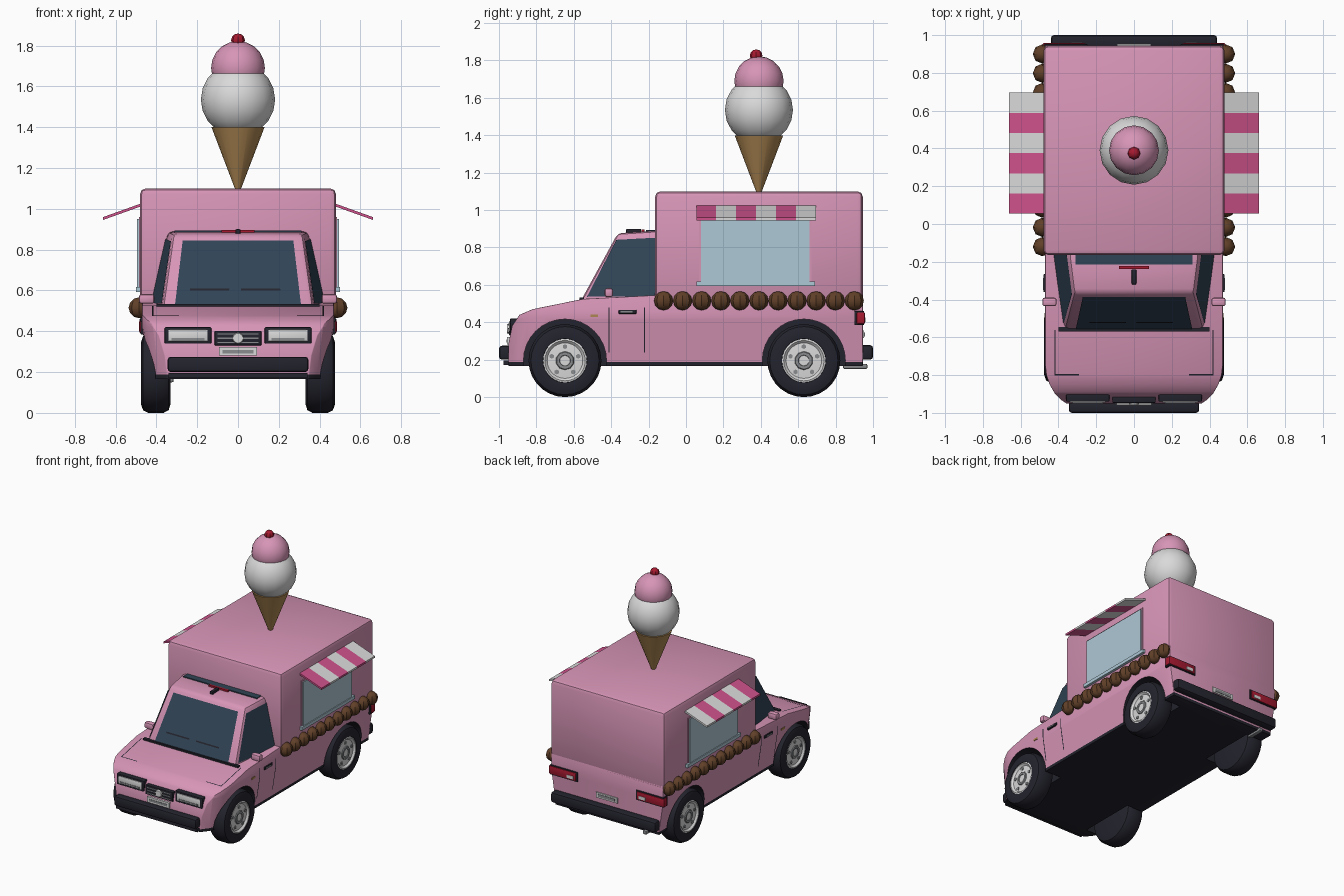
import bpy, bmesh, math
from mathutils import Vector, Matrix

if "Cube" in bpy.data.objects:
    bpy.data.objects.remove(bpy.data.objects["Cube"])


def material(name, r, g, b):
    m = bpy.data.materials.new(name)
    m.diffuse_color = (r, g, b, 1)
    m.use_nodes = True
    m.node_tree.nodes["Principled BSDF"].inputs["Base Color"].default_value = m.diffuse_color
    return m


PINK = material("pink paint", .68, .30, .47)
HOT = material("hot pink", .62, .085, .26)
WHITE = material("off white", .70, .70, .70)
GREY = material("mid grey", .25, .26, .27)
GLASS = material("dark glass", .03, .057, .09)
PALE = material("pale blue", .42, .58, .66)
BLACK = material("black rubber", .017, .017, .027)
BROWN = material("chocolate", .12, .052, .022)
TAN = material("wafer tan", .42, .24, .085)
RED = material("red", .38, .01, .03)


def finish(name, bm, mats):
    me = bpy.data.meshes.new(name)
    bmesh.ops.recalc_face_normals(bm, faces=bm.faces[:])
    bm.to_mesh(me)
    bm.free()
    for m in mats:
        me.materials.append(m)
    ob = bpy.data.objects.new(name, me)
    bpy.context.collection.objects.link(ob)
    return ob


def apply_all(ob):
    bpy.context.view_layer.objects.active = ob
    for m in ob.modifiers[:]:
        bpy.ops.object.modifier_apply(modifier=m.name)


def bevel(ob, width, segments=2, angle=50):
    m = ob.modifiers.new("round", 'BEVEL')
    m.width, m.segments, m.angle_limit = width, segments, math.radians(angle)
    m.limit_method = 'ANGLE'
    apply_all(ob)


def hexa(name, low, high, mat, round_=0):
    """Block from four low and four high corners."""
    bm = bmesh.new()
    a, b = [bm.verts.new(p) for p in low], [bm.verts.new(p) for p in high]
    bm.faces.new(a)
    bm.faces.new(b)
    for i in range(4):
        j = (i + 1) % 4
        bm.faces.new((a[i], a[j], b[j], b[i]))
    ob = finish(name, bm, [mat])
    if round_:
        bevel(ob, round_)
    return ob


def box(name, x0, x1, y0, y1, z0, z1, mat, round_=0):
    pts = lambda z: [(x0, y0, z), (x1, y0, z), (x1, y1, z), (x0, y1, z)]
    return hexa(name, pts(z0), pts(z1), mat, round_)


def panel(name, quad, u0, u1, v0, v1, mat, lift=.004):
    """Thin face laid over part of a quad (bottom pair, then top pair)."""
    a, b, c, d = map(Vector, quad)
    n = (b - a).cross(d - a).normalized() * lift
    at = lambda u, v: a.lerp(b, u).lerp(d.lerp(c, u), v) + n
    me = bpy.data.meshes.new(name)
    me.from_pydata([at(u0, v0), at(u1, v0), at(u1, v1), at(u0, v1)], [], [(0, 1, 2, 3)])
    me.materials.append(mat)
    bpy.context.collection.objects.link(bpy.data.objects.new(name, me))


def ball(name, loc, r, seg, rings, mat, rot=None):
    bm = bmesh.new()
    bmesh.ops.create_uvsphere(bm, u_segments=seg, v_segments=rings, radius=r,
                              matrix=Matrix.Translation(loc) @ (rot or Matrix()))
    return finish(name, bm, [mat])


def lathe(name, profile, loc, side, mat, seg=28):
    """Turn (radius, x) points round the x axis."""
    bm = bmesh.new()
    vs = [bm.verts.new((x * side + loc[0], loc[1], r + loc[2])) for r, x in profile]
    es = [bm.edges.new(p) for p in zip(vs, vs[1:])]
    bmesh.ops.spin(bm, geom=vs + es, cent=loc, axis=(1, 0, 0), angle=math.tau, steps=seg)
    bmesh.ops.remove_doubles(bm, verts=bm.verts[:], dist=1e-4)
    return finish(name, bm, [mat])


def half_width(y, z):
    w = .47 - .035 * min(1, max(0, (.42 - z) / .23))
    t = max(0, (-.75 - y) / .2)
    return w * (1 - .2 * t * t)


# Lower body: side profile, tapered sills and nose
profile = [(-.95, .165), (-.95, .28), (-.93, .38), (-.89, .44), (-.82, .47), (-.55, .525),
           (-.16, .545), (.945, .545), (.945, .165)]
bm = bmesh.new()
face = bm.faces.new([bm.verts.new((-1, y, z)) for y, z in profile])
ext = bmesh.ops.extrude_face_region(bm, geom=[face])
bmesh.ops.translate(bm, vec=(2, 0, 0), verts=[v for v in ext["geom"] if isinstance(v, bmesh.types.BMVert)])
cuts = [((0, y, 0), (0, 1, 0)) for y in (-.9, -.85, -.8, -.75)]
cuts += [((0, 0, z), (0, 0, 1)) for z in (.187, .42)]
for co, no in cuts:
    bmesh.ops.bisect_plane(bm, geom=bm.verts[:] + bm.edges[:] + bm.faces[:], plane_co=co, plane_no=no)
for v in bm.verts:
    v.co.x = math.copysign(half_width(v.co.y, v.co.z), v.co.x)
for f in bm.faces:
    f.material_index = int(f.calc_center_median().z < .187)
body = finish("lower_body", bm, [PINK, BLACK])
bevel(body, .025)

# Wheels and wheel arches
for y in (-.647, .63):
    for s in (1, -1):
        c = (0, y, .195)
        cut = lathe("arch_cutter", [(0, .3), (.222, .3), (.222, .6), (0, .6)], c, s, BLACK, 32)
        m = body.modifiers.new("arch", 'BOOLEAN')
        m.operation, m.solver, m.object = 'DIFFERENCE', 'EXACT', cut
        m.material_mode = 'TRANSFER'
        apply_all(body)
        bpy.data.objects.remove(cut)
        lathe("tyre", [(0, .33), (.15, .33), (.182, .34), (.195, .365), (.195, .44), (.182, .465),
                       (.15, .476), (.118, .472), (.11, .45)], c, s, BLACK)
        lathe("rim", [(.118, .468), (.108, .471), (.095, .458), (.05, .462), (0, .462)], c, s, WHITE)
        lathe("hub_ring", [(.05, .462), (.046, .468), (.03, .468), (.028, .464)], c, s, GREY, 10)
        for k in range(5):
            a = k * math.tau / 5
            hole = lathe("rim_hole", [(.013, .458), (.013, .465), (0, .465)],
                         (0, y + .075 * math.sin(a), .195 + .075 * math.cos(a)), s, GREY, 6)

# Cab with glass set between pillars
A, B, C, D = (.37, -.565, .51), (.43, -.15, .51), (.345, -.15, .89), (.318, -.365, .876)
flip = lambda p: (-p[0], p[1], p[2])
hexa("cab", [A, B, flip(B), flip(A)], [D, C, flip(C), flip(D)], PINK, .022)
shield = (flip(A), A, D, flip(D))
panel("windshield", shield, .08, .92, .04, .91, GLASS)
for u in (.17, .52):
    panel("wiper", shield, u, u + .27, .235, .26, BLACK, .008)
panel("right_window", (A, B, C, D), .055, .98, .07, .9, GLASS)
panel("left_window", (flip(B), flip(A), flip(D), flip(C)), .02, .945, .07, .9, GLASS)
box("cowl", -.40, .40, -.57, -.545, .515, .533, BLACK)
box("rear_glass", -.31, .31, -.215, -.16, .87, .893, GLASS)
box("brake_light", -.08, .08, -.237, -.222, .88, .897, RED)
box("antenna", -.012, .012, -.32, -.24, .875, .9, BLACK, .004)

# Cargo box
box("cargo_box", -.48, .48, -.165, .945, .5, 1.1, PINK, .028)

for s in (1, -1):
    def sbox(name, x0, x1, *rest):
        return box(name, min(x0 * s, x1 * s), max(x0 * s, x1 * s), *rest)
    # Serving hatch, sill and striped awning
    sbox("hatch_frame", .47, .486, .07, .67, .6, .96, PINK)
    sbox("hatch_window", .47, .494, .08, .66, .6, .95, PALE)
    sbox("hatch_sill", .47, .5, .055, .69, .593, .618, PALE)
    for i in range(6):
        y0, y1 = .055 + i * .1067, .055 + (i + 1) * .1067
        rim = lambda z: [(.475 * s, y0, 1.012 + z), (.662 * s, y0, .945 + z),
                         (.662 * s, y1, .945 + z), (.475 * s, y1, 1.012 + z)]
        hexa("awning_stripe", rim(0), rim(.014), WHITE if i % 2 else HOT)
    # Row of chocolate balls
    for i in range(11):
        ball("chocolate_ball", (.485 * s, -.12 + i * .102, .515), .051, 8, 6, BROWN)
    # Mirrors, handles, indicators
    sbox("mirror", .41, .485, -.435, -.39, .535, .582, PINK, .012)
    sbox("door_handle", .46, .479, -.36, -.265, .445, .467, BLACK, .004)
    sbox("handle_bar", .46, .482, -.35, -.285, .452, .461, GREY)
    sbox("indicator", .46, .474, -.51, -.47, .427, .442, TAN)
    # Door and bonnet gaps
    for y in (-.415, -.225):
        for z0, z1 in ((.24, .42), (.42, .48)):
            q = [(half_width(0, z) * s, yy, z) for yy, z in
                 ((y, z0), (y + .007 * s, z0), (y + .007 * s, z1), (y, z1))]
            panel("door_gap", q, 0, 1, 0, 1, BLACK, .002)
    hood = lambda y: .525 + (y + .55) * .2037
    for x0, x1, y0, y1 in ((.415, .421, -.795, -.56), (.29, .421, -.801, -.795)):
        q = [(x0, y0, hood(y0)), (x1, y0, hood(y0)), (x1, y1, hood(y1)), (x0, y1, hood(y1))]
        panel("bonnet_gap", [(x * s, y, z) for x, y, z in (q if s > 0 else [q[1], q[0], q[3], q[2]])],
              0, 1, 0, 1, BLACK, .002)
    # Headlights and tail lights
    sbox("headlight_frame", .13, .36, -.941, -.87, .338, .42, BLACK, .006)
    sbox("headlight", .148, .342, -.946, -.9, .35, .408, WHITE, .006)
    sbox("headlight_divider", .165, .325, -.949, -.94, .355, .368, GREY)
    sbox("tail_light_frame", .245, .478, .9, .952, .385, .46, BLACK, .004)
    sbox("tail_light", .255, .484, .912, .957, .392, .453, RED, .006)
    sbox("reverse_light", .275, .33, .95, .96, .402, .425, WHITE)

# Grille and number plates
box("grille", -.115, .115, -.947, -.9, .33, .402, BLACK, .005)
for z in (.345, .366, .387):
    box("grille_bar", -.1, .1, -.951, -.94, z - .003, z + .003, GREY)
bm = bmesh.new()
bmesh.ops.create_cone(bm, cap_ends=True, segments=14, radius1=.028, radius2=.024, depth=.012,
                      matrix=Matrix.Translation((0, -.952, .366)) @ Matrix.Rotation(math.pi / 2, 4, 'X'))
finish("grille_disc", bm, [WHITE])
box("front_plate", -.092, .092, -.958, -.93, .28, .322, WHITE)
box("front_plate_band", -.075, .075, -.961, -.95, .292, .308, GREY)
box("rear_plate", -.09, .09, .94, .953, .315, .355, WHITE)
box("rear_plate_band", -.07, .07, .95, .956, .325, .345, GREY)

# Bumpers and exhaust
box("front_bumper", -.345, .345, -1, -.93, .2, .275, BLACK, .016)
box("front_lip", -.34, .34, -.975, -.9, .172, .195, BLACK)
box("rear_bumper", -.44, .44, .93, 1, .2, .278, BLACK, .016)
lathe_pipe = box("exhaust", -.345, -.315, .84, .97, .15, .178, GREY, .008)

# Giant ice cream on the roof
bm = bmesh.new()
bmesh.ops.create_cone(bm, cap_ends=True, segments=16, radius1=.008, radius2=.13, depth=.32,
                      matrix=Matrix.Translation((0, .39, 1.24)))
finish("wafer_cone", bm, [TAN])
ball("vanilla_scoop", (0, .39, 1.535), .182, 16, 10, WHITE)
ball("strawberry_scoop", (0, .39, 1.69), .132, 16, 10, PINK)
ball("cherry", (0, .375, 1.825), .034, 8, 6, RED)

# Smooth rounded surfaces, keep hard edges
for ob in bpy.context.scene.objects:
    ob.select_set(True)
bpy.context.view_layer.objects.active = body
bpy.ops.object.shade_smooth_by_angle(angle=math.radians(32))
